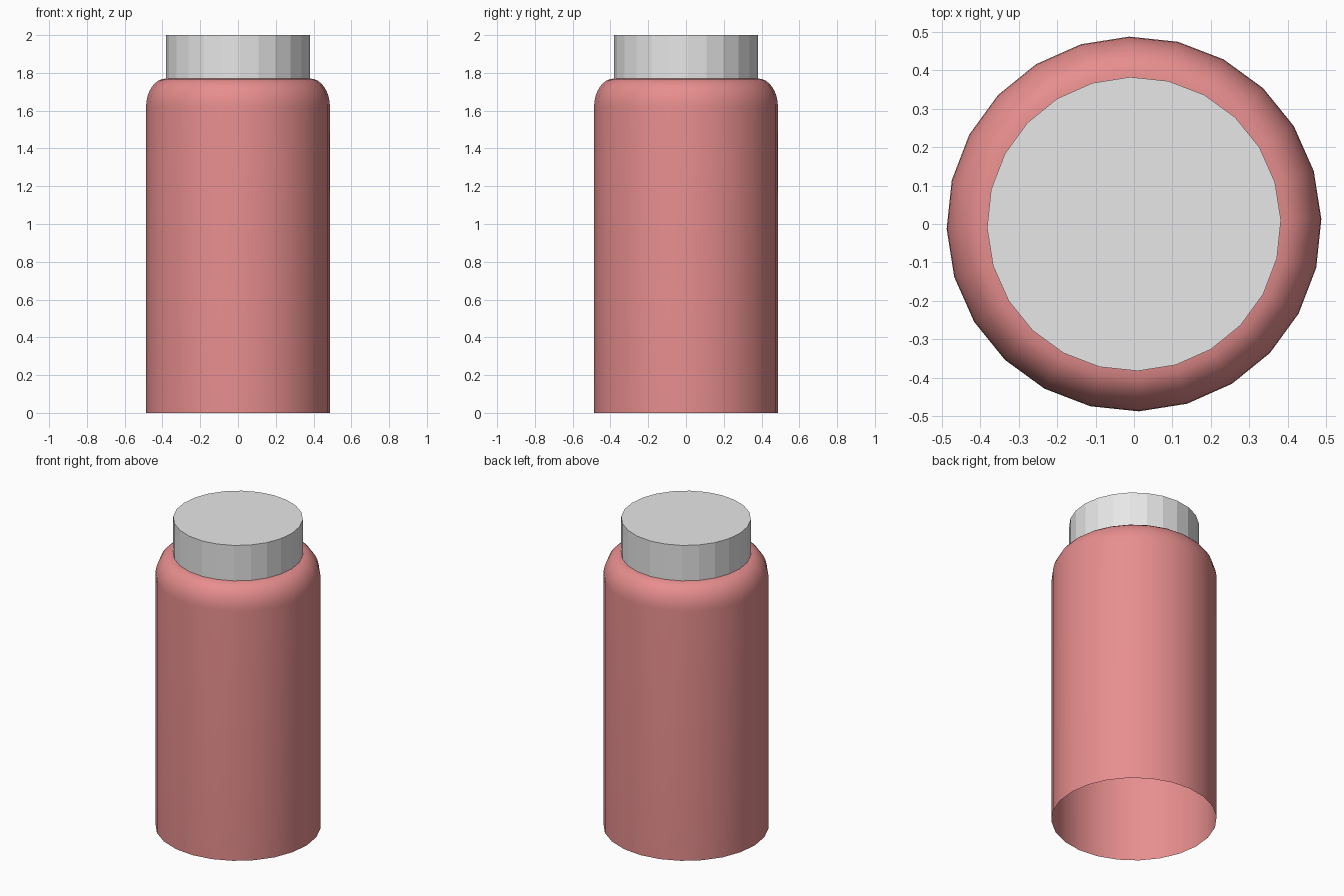
import bpy
import math

if "Cube" in bpy.data.objects:
    bpy.data.objects.remove(bpy.data.objects["Cube"])

SIDES = 24
OFFSET = math.radians(1.5)


def material(name, rgb):
    m = bpy.data.materials.new(name)
    m.diffuse_color = (*rgb, 1.0)
    m.use_nodes = True
    m.node_tree.nodes["Principled BSDF"].inputs["Base Color"].default_value = m.diffuse_color
    return m


def lathe(name, profile, mat, close_top=False, smooth=False):
    """Spin a (radius, height) profile, listed bottom to top, around z."""
    verts, faces = [], []
    for r, z in profile:
        for i in range(SIDES):
            a = OFFSET + 2 * math.pi * i / SIDES
            verts.append((r * math.cos(a), r * math.sin(a), z))
    for k in range(len(profile) - 1):
        for i in range(SIDES):
            j = (i + 1) % SIDES
            b, t = k * SIDES, (k + 1) * SIDES
            faces.append((b + i, b + j, t + j, t + i))
    if close_top:
        top = (len(profile) - 1) * SIDES
        faces.append(tuple(range(top, top + SIDES)))
    mesh = bpy.data.meshes.new(name)
    mesh.from_pydata(verts, [], faces)
    mesh.materials.append(mat)
    for p in mesh.polygons:
        p.use_smooth = smooth
    mesh.update()
    ob = bpy.data.objects.new(name, mesh)
    bpy.context.collection.objects.link(ob)
    return ob


pink = material("soft_red", (0.8, 0.27, 0.27))
grey = material("light_grey", (0.8, 0.8, 0.8))

# Bottle body: open base, straight wall and rounded shoulder
R, CAP_R, WALL_TOP, NECK_Z = 0.487, 0.382, 1.62, 1.77
profile = [(R, 0.0)]
STEPS = 8
for s in range(STEPS + 1):
    a = math.pi / 2 * s / STEPS
    profile.append((CAP_R + (R - CAP_R) * math.cos(a),
                    WALL_TOP + (NECK_Z - WALL_TOP) * math.sin(a)))
lathe("bottle_body", profile, pink, smooth=True)

# Faceted cap with a flat top
lathe("cap", [(CAP_R, NECK_Z), (CAP_R, 2.0)], grey, close_top=True)
